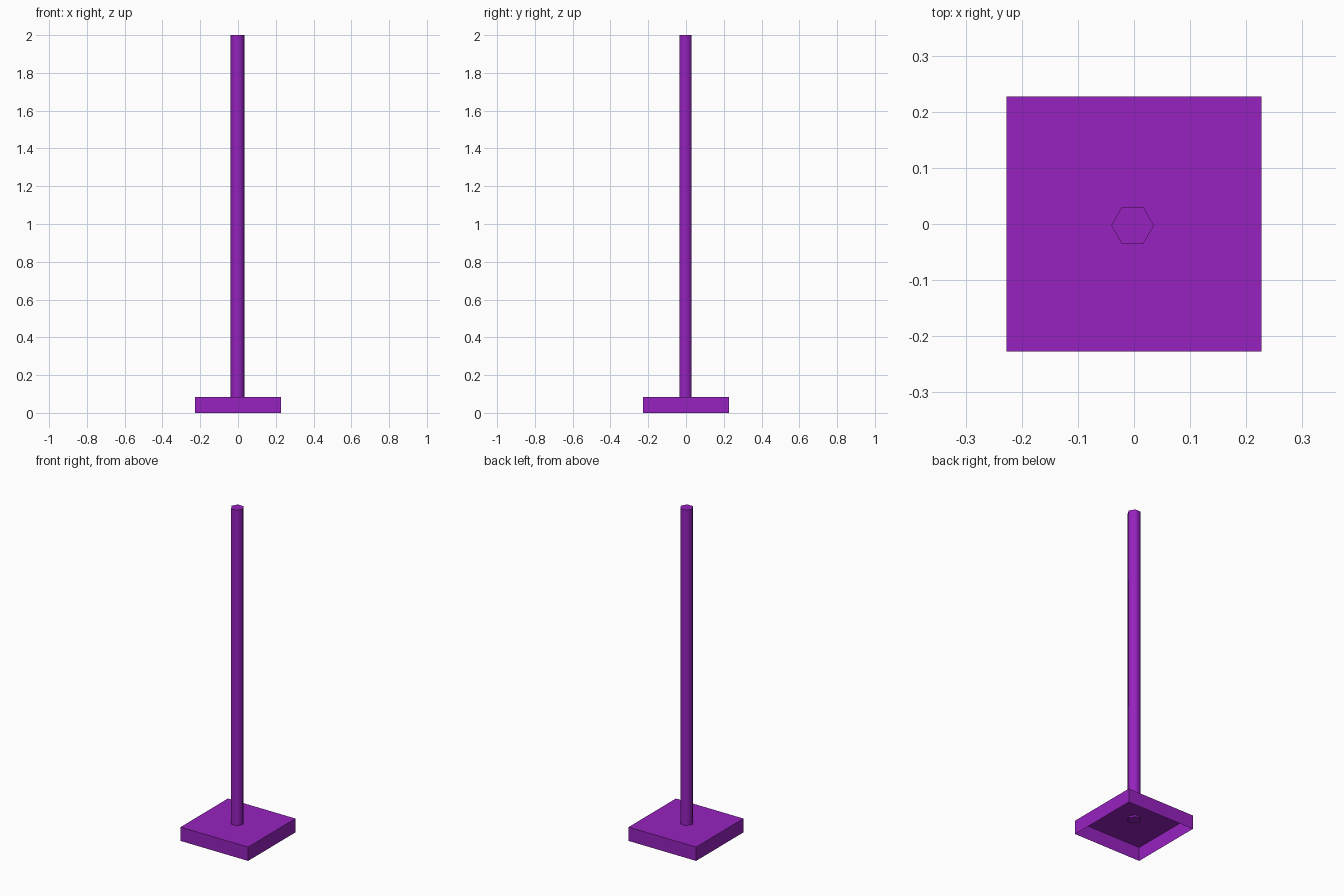
import bpy
import bmesh
import math
from mathutils import Matrix

cube = bpy.data.objects.get("Cube")
if cube:
    bpy.data.objects.remove(cube, do_unlink=True)

PURPLE = (0.305, 0.016, 0.52, 1.0)
BASE_SIZE, BASE_HEIGHT = 0.454, 0.084
POLE_RADIUS, POLE_BOTTOM, POLE_TOP = 0.038, 0.074, 2.0
POLE_OFFSET = -0.0025

purple = bpy.data.materials.new("purple")
purple.use_nodes = True
purple.diffuse_color = PURPLE
purple.node_tree.nodes["Principled BSDF"].inputs["Base Color"].default_value = PURPLE


def add_part(name, bm):
    mesh = bpy.data.meshes.new(name)
    bm.to_mesh(mesh)
    bm.free()
    mesh.materials.append(purple)
    part = bpy.data.objects.new(name, mesh)
    bpy.context.collection.objects.link(part)
    return part


# Square base: a thin shell, open underneath
bm = bmesh.new()
bmesh.ops.create_cube(bm, size=1, matrix=Matrix.Translation((0, 0, BASE_HEIGHT / 2))
                      @ Matrix.Diagonal((BASE_SIZE, BASE_SIZE, BASE_HEIGHT, 1)))
bmesh.ops.delete(bm, geom=[f for f in bm.faces if f.normal.z < -0.5], context="FACES_ONLY")
add_part("base", bm)

# Six-sided pole with corners on the x axis, its foot just through the base
bm = bmesh.new()
middle = (POLE_OFFSET, POLE_OFFSET, (POLE_BOTTOM + POLE_TOP) / 2)
bmesh.ops.create_cone(bm, cap_ends=True, segments=6, radius1=POLE_RADIUS,
                      radius2=POLE_RADIUS, depth=POLE_TOP - POLE_BOTTOM,
                      matrix=Matrix.Translation(middle) @ Matrix.Rotation(math.radians(30), 4, "Z"))
pole = add_part("pole", bm)

# Soft sides, crisp end caps
bpy.ops.object.select_all(action="DESELECT")
pole.select_set(True)
bpy.context.view_layer.objects.active = pole
bpy.ops.object.shade_smooth_by_angle(angle=math.radians(65))
